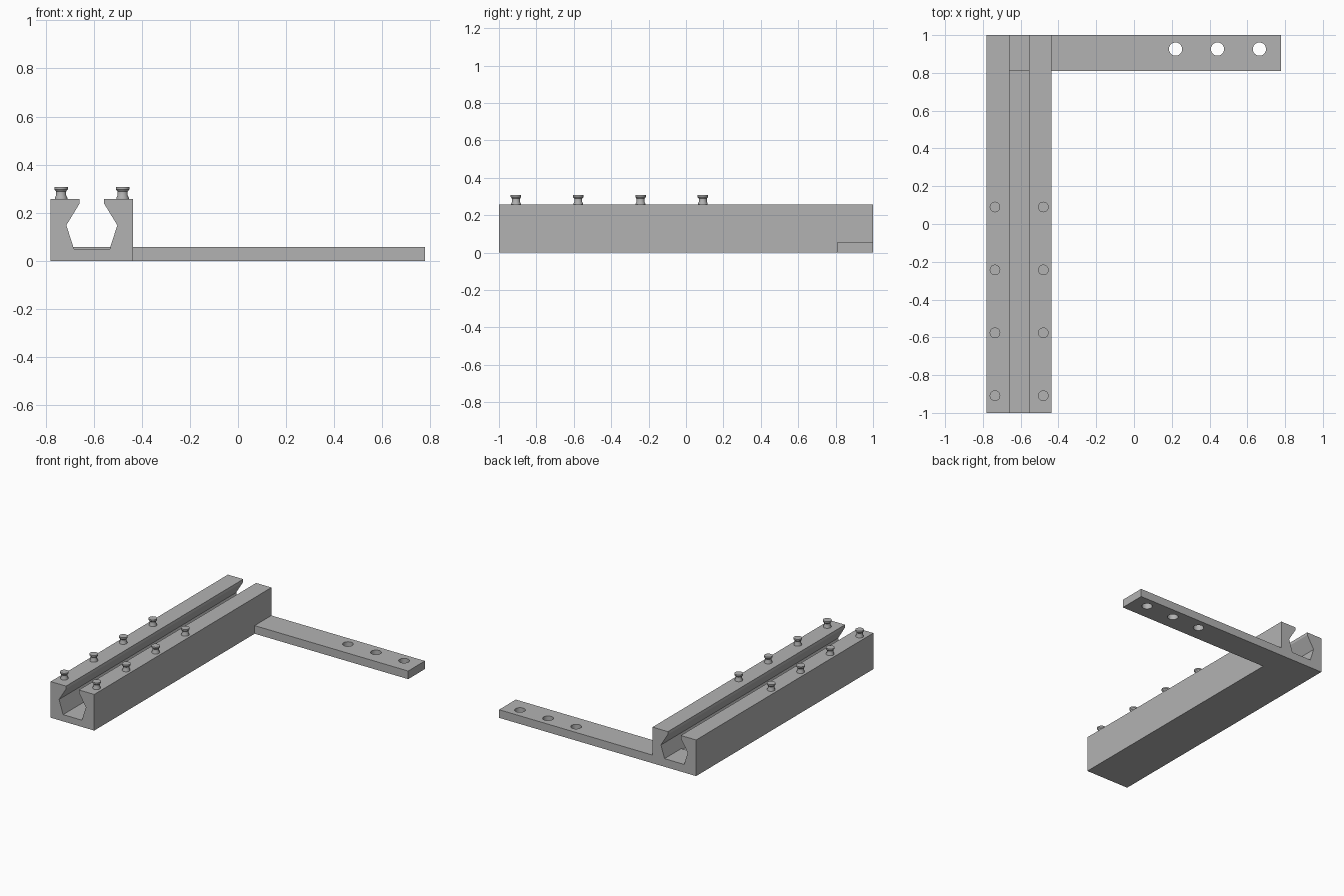
import bpy
import bmesh
from math import cos, sin, tau

cube = bpy.data.objects.get("Cube")
if cube:
    bpy.data.objects.remove(cube, do_unlink=True)

grey = bpy.data.materials.new("plain_grey")
grey.use_nodes = True
colour = (0.45, 0.45, 0.45, 1)
grey.diffuse_color = colour
grey.node_tree.nodes["Principled BSDF"].inputs["Base Color"].default_value = colour


def finish(bm, name):
    bmesh.ops.recalc_face_normals(bm, faces=bm.faces)
    mesh = bpy.data.meshes.new(name)
    bm.to_mesh(mesh)
    bm.free()
    mesh.materials.append(grey)
    obj = bpy.data.objects.new(name, mesh)
    bpy.context.collection.objects.link(obj)
    return obj


def prism(name, outline, offset):
    """Extrude a closed outline of 3D points along an offset."""
    bm = bmesh.new()
    face = bm.faces.new([bm.verts.new(p) for p in outline])
    result = bmesh.ops.extrude_face_region(bm, geom=[face], use_keep_orig=True)
    moved = [v for v in result["geom"] if isinstance(v, bmesh.types.BMVert)]
    bmesh.ops.translate(bm, verts=moved, vec=offset)
    return finish(bm, name)


def lathe(name, profile, location, sides=32):
    """Revolve (radius, height) points into a capped solid."""
    bm = bmesh.new()
    rings = [[bm.verts.new((r * cos(tau * i / sides), r * sin(tau * i / sides), z))
              for i in range(sides)] for r, z in profile]
    for low, high in zip(rings, rings[1:]):
        for i in range(sides):
            j = (i + 1) % sides
            bm.faces.new((low[i], low[j], high[j], high[i]))
    bm.faces.new(rings[0])
    bm.faces.new(rings[-1])
    obj = finish(bm, name)
    obj.location = location
    return obj


def combine(target, tool, operation):
    """Apply a boolean and remove the tool object."""
    mod = target.modifiers.new("combine", "BOOLEAN")
    mod.operation, mod.object, mod.solver = operation, tool, "EXACT"
    bpy.context.view_layer.objects.active = target
    bpy.ops.object.modifier_apply(modifier=mod.name)
    bpy.data.objects.remove(tool, do_unlink=True)


# Channel rail: half a cross-section mirrored about its middle
middle, top = -0.608, 0.258
half = [(0.172, 0), (0.172, top), (0.051, top), (0.051, 0.238),
        (0.106, 0.148), (0.074, 0.048)]
section = half + [(-x, z) for x, z in reversed(half)]
rail = prism("channel_rail", [(middle + x, -1, z) for x, z in section], (0, 2, 0))

# Flat arm running through the rail's back end
arm_outline = [(-0.76, 0.811), (0.777, 0.811), (0.777, 1), (-0.76, 1)]
arm = prism("flat_arm", [(x, y, 0) for x, y in arm_outline], (0, 0, 0.058))
for x in (0.22, 0.442, 0.664):
    drill = lathe("hole_cutter", [(0.035, -0.1), (0.035, 0.2)], (x, 0.926, 0))
    combine(arm, drill, "DIFFERENCE")
combine(rail, arm, "UNION")
rail.name = "rail_and_arm"

# Waisted pegs in two rows along the rail top
peg_profile = [(0.026, -0.004), (0.026, 0.004), (0.021, 0.014), (0.021, 0.03),
               (0.028, 0.039), (0.028, 0.049)]
for side, row in ((-1, "right"), (1, "left")):
    for n in range(4):
        peg = lathe(f"{row}_peg_{n + 1}", peg_profile,
                    (middle + side * 0.128, -0.909 + n * 0.333, top))
        bpy.ops.object.select_all(action="DESELECT")
        peg.select_set(True)
        bpy.context.view_layer.objects.active = peg
        bpy.ops.object.shade_smooth_by_angle()
